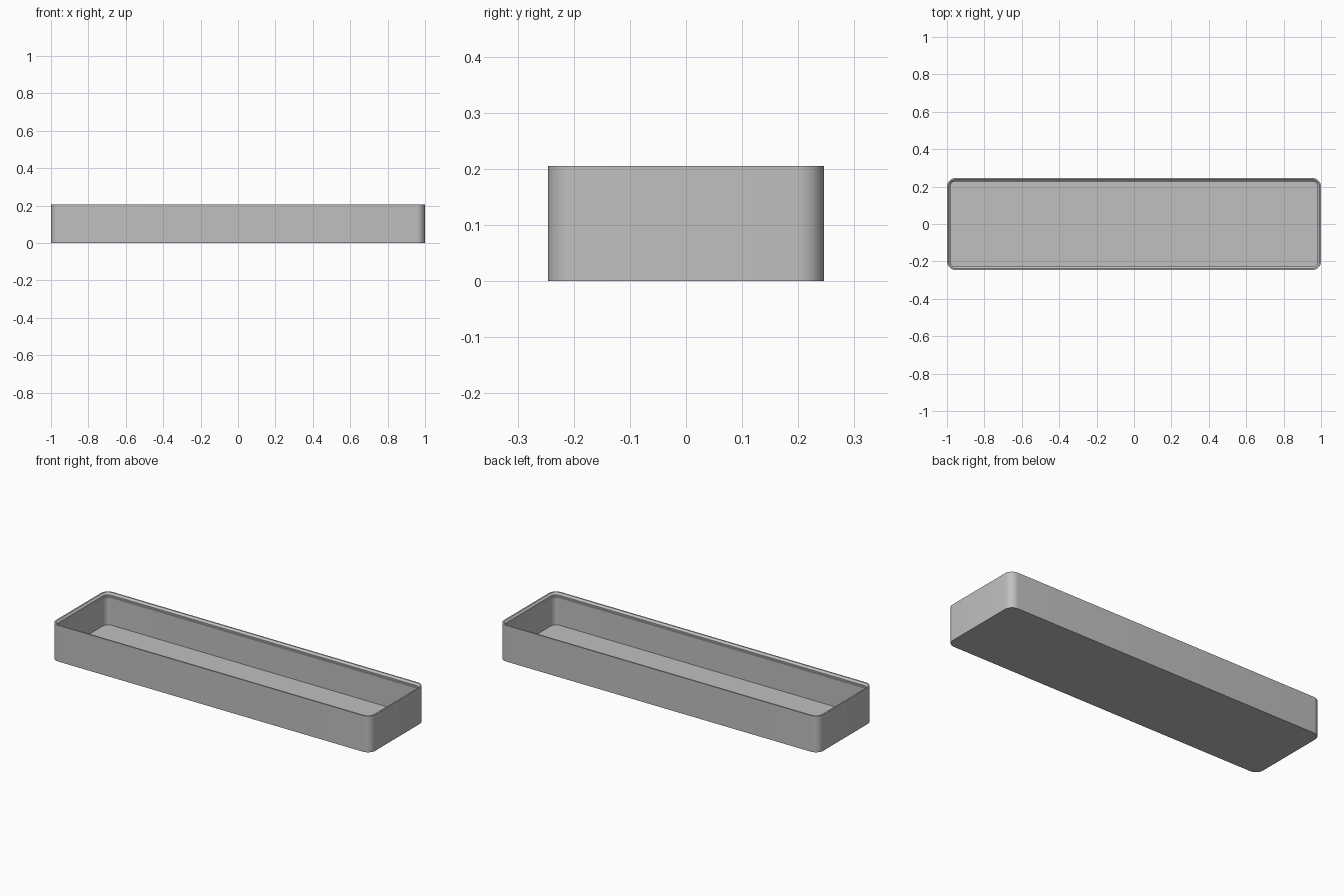
import bpy, bmesh
from math import cos, sin, pi, radians

cube = bpy.data.objects.get("Cube")
if cube:
    bpy.data.objects.remove(cube, do_unlink=True)

HALF_X, HALF_Y, HEIGHT, RADIUS = 1.0, 0.246, 0.205, 0.046
STEPS = 10  # segments per rounded corner

# Plain grey material
grey = bpy.data.materials.new("plain grey")
grey.use_nodes = True
colour = (0.527, 0.527, 0.527, 1)
grey.diffuse_color = colour
grey.node_tree.nodes["Principled BSDF"].inputs["Base Color"].default_value = colour


def rounded_ring(bm, inset, z):
    """Rounded rectangle of vertices, inset evenly from the outer wall."""
    r = RADIUS - inset
    verts = []
    for k, (sx, sy) in enumerate([(1, 1), (-1, 1), (-1, -1), (1, -1)]):
        for i in range(STEPS + 1):
            a = (k + i / STEPS) * pi / 2
            verts.append(bm.verts.new((sx * (HALF_X - RADIUS) + r * cos(a),
                                       sy * (HALF_Y - RADIUS) + r * sin(a), z)))
    return verts


# Wall section as (inset, height): outside, rim, snap lip, inside wall
section = [
    (0.0, 0.0),
    (0.0, HEIGHT),
    (0.008, HEIGHT),
    (0.018, HEIGHT - 0.010),
    (0.018, HEIGHT - 0.014),
    (0.013, HEIGHT - 0.030),
    (0.013, 0.022),
]

# Open tray, skinned through the section and capped under and inside
bm = bmesh.new()
rings = [rounded_ring(bm, inset, z) for inset, z in section]
for low, high in zip(rings, rings[1:]):
    for i in range(len(low)):
        j = (i + 1) % len(low)
        bm.faces.new((low[i], low[j], high[j], high[i]))
bm.faces.new(list(reversed(rings[0])))
bm.faces.new(rings[-1])
bmesh.ops.recalc_face_normals(bm, faces=bm.faces)

mesh = bpy.data.meshes.new("tray")
bm.to_mesh(mesh)
bm.free()
mesh.materials.append(grey)
tray = bpy.data.objects.new("tray", mesh)
bpy.context.collection.objects.link(tray)

# Smooth corners, crisp rim and floor edges
bpy.ops.object.select_all(action='DESELECT')
tray.select_set(True)
bpy.context.view_layer.objects.active = tray
bpy.ops.object.shade_smooth_by_angle(angle=radians(15))
